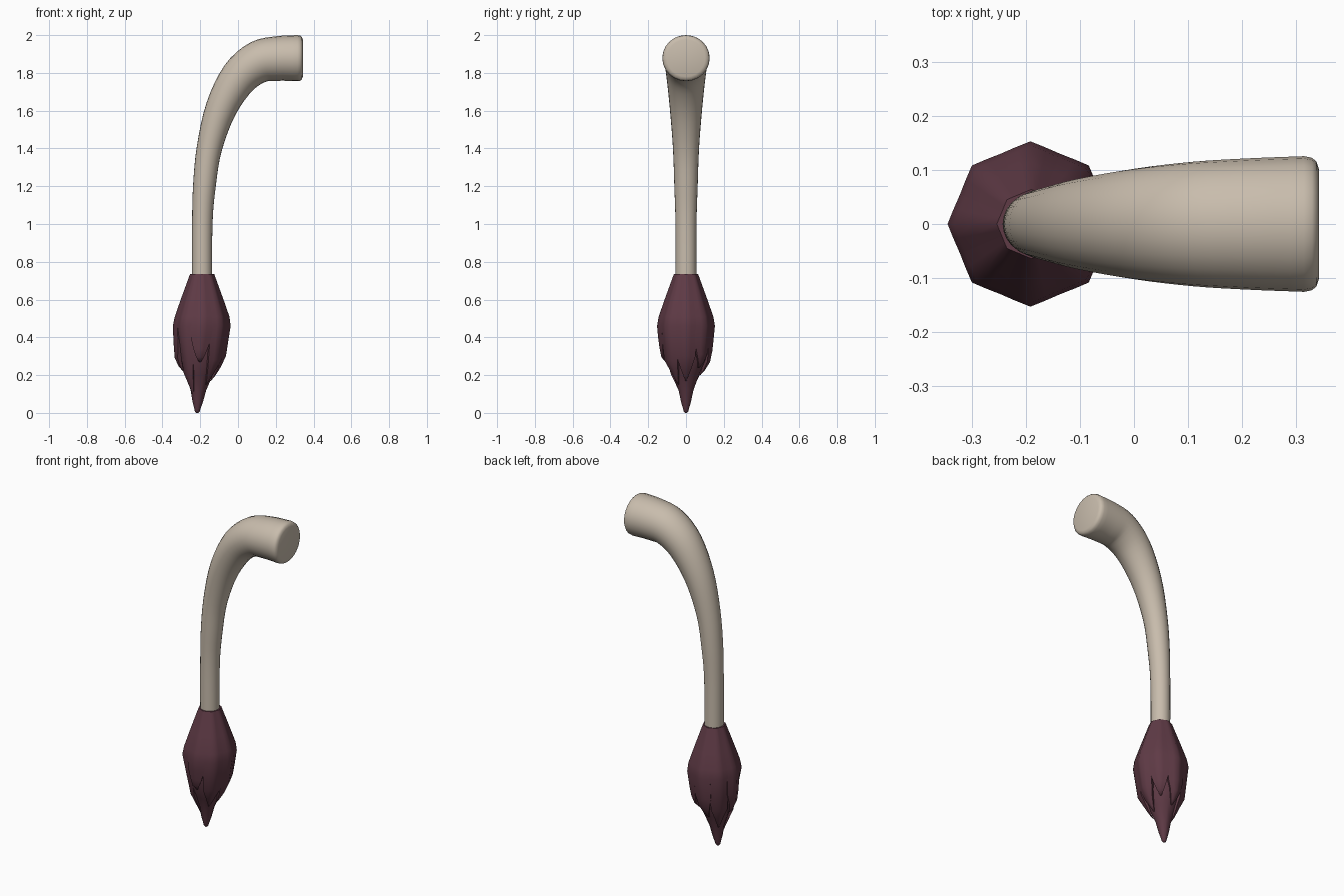
import bpy, bmesh, math
from mathutils import Vector

cube = bpy.data.objects.get("Cube")
if cube:
    bpy.data.objects.remove(cube, do_unlink=True)


def material(name, rgb):
    m = bpy.data.materials.new(name)
    m.use_nodes = True
    m.diffuse_color = (*rgb, 1)
    m.node_tree.nodes["Principled BSDF"].inputs["Base Color"].default_value = (*rgb, 1)
    return m


beige = material("warm beige skin", (0.58, 0.505, 0.415))
plum = material("dark plum hair", (0.115, 0.043, 0.061))


def loft(name, rings, mat, angle):
    """Skin a list of closed rings and cap both ends."""
    bm = bmesh.new()
    loops = [[bm.verts.new(p) for p in ring] for ring in rings]
    n = len(loops[0])
    for a, b in zip(loops, loops[1:]):
        for i in range(n):
            j = (i + 1) % n
            bm.faces.new((a[i], a[j], b[j], b[i]))
    bm.faces.new(loops[0])
    bm.faces.new(loops[-1])
    bmesh.ops.recalc_face_normals(bm, faces=bm.faces)
    mesh = bpy.data.meshes.new(name)
    bm.to_mesh(mesh)
    bm.free()
    mesh.materials.append(mat)
    ob = bpy.data.objects.new(name, mesh)
    bpy.context.collection.objects.link(ob)
    bpy.ops.object.select_all(action="DESELECT")
    ob.select_set(True)
    bpy.context.view_layer.objects.active = ob
    bpy.ops.object.shade_smooth_by_angle(angle=math.radians(angle))
    return ob


def spline(pts, steps):
    """Catmull-Rom interpolation through the points."""
    pts = [Vector(p) for p in pts]
    pts = [2 * pts[0] - pts[1]] + pts + [2 * pts[-1] - pts[-2]]
    out = []
    for a, b, c, d in zip(pts, pts[1:], pts[2:], pts[3:]):
        for s in range(steps):
            t = s / steps
            out.append(0.5 * (2 * b + (c - a) * t + (2 * a - 5 * b + 4 * c - d) * t**2
                              + (3 * b - a - 3 * c + d) * t**3))
    return out + [pts[-2]]


# Tail stem: x, z and radius along the centre line
path = spline([(-0.19, 0.66, 0.053), (-0.189, 1.0, 0.054), (-0.178, 1.2, 0.06),
               (-0.152, 1.4, 0.067), (-0.09, 1.61, 0.083), (0.005, 1.775, 0.1),
               (0.11, 1.858, 0.112), (0.21, 1.876, 0.118), (0.315, 1.878, 0.122)], 4)
# Rounded rim of the flat end
path += [Vector(p) for p in ((0.33, 1.878, 0.119), (0.338, 1.878, 0.112), (0.343, 1.878, 0.098))]
rings = []
for i, p in enumerate(path):
    d = path[min(i + 1, len(path) - 1)] - path[max(i - 1, 0)]
    d = Vector((d.x, d.y)).normalized()
    ring = []
    for k in range(24):
        a = math.tau * k / 24
        u, v = p.z * math.cos(a), 1.03 * p.z * math.sin(a)
        ring.append((p.x - d.y * u, v, p.y + d.x * u))
    rings.append(ring)
loft("tail_stem", rings, beige, 50)

# Tuft outline: height and outer radius
OUTLINE = [(0, 0.01), (0.03, 0.02), (0.1, 0.042), (0.2, 0.09), (0.28, 0.134),
           (0.48, 0.157), (0.735, 0.064)]


def outline(z):
    for (z0, r0), (z1, r1) in zip(OUTLINE, OUTLINE[1:]):
        if z <= z1:
            return r0 + (r1 - r0) * (z - z0) / (z1 - z0)
    return OUTLINE[-1][1]


def axis_x(z):
    return -0.19 - 0.026 * max(0, 1 - z / 0.5)


# Inner core of the tuft, running down to the tip
core = []
for z in (0.732, 0.6, 0.48, 0.36, 0.28, 0.2, 0.12, 0.06, 0.025, 0.008, 0):
    r = outline(z) * (0.8 if z > 0.1 else 0.95)
    if z < 0.02:
        r = 0.013 if z else 0.006
    core.append([(axis_x(z) + r * math.cos(math.tau * k / 10), r * math.sin(math.tau * k / 10), z)
                 for k in range(10)])
loft("tuft_core", core, plum, 60)

# Eight overlapping locks of hair, each ending at its own height
tips = (0.17, 0.24, 0.2, 0.13, 0.22, 0.08, 0.27, 0.15)
for n, tip in enumerate(tips):
    ang = math.tau * n / 8
    out = Vector((math.cos(ang), math.sin(ang), 0))
    side = Vector((-out.y, out.x, 0))
    rows = [(0.735, 1, 1), (0.6, 1, 1), (0.51, 0.99, 1), (0.46, 0.99, 1), (tip + 0.13, 1, 0.92),
            (tip + 0.07, 0.99, 0.68), (tip + 0.025, 0.96, 0.4), (tip, 0.85, 0.12)]
    rings = []
    for z, pull, width in rows:
        r = outline(z) * pull
        w = min(0.4 * r, 0.06) * width
        c = Vector((axis_x(z), 0, z))
        section = ((r, 0), (r - 0.18 * w, 0.45 * w), (r - 0.42 * w, w), (r - 1.1 * w, 0.7 * w),
                   (r - 1.1 * w, -0.7 * w), (r - 0.42 * w, -w), (r - 0.18 * w, -0.45 * w))
        rings.append([c + out * u + side * v for u, v in section])
    loft(f"tuft_lock_{n + 1}", rings, plum, 60)
